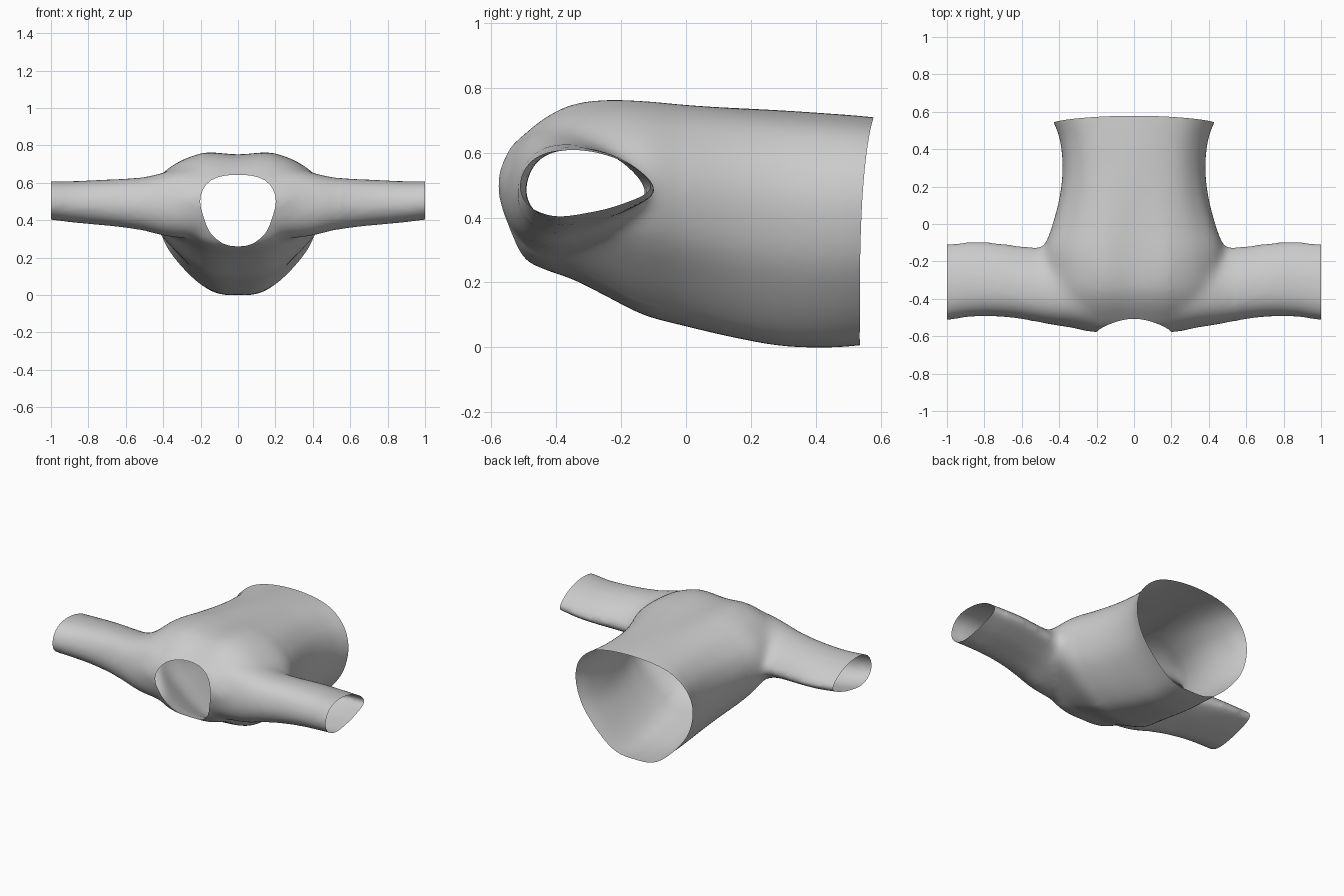
import bpy, bmesh, math
from mathutils import Vector

if "Cube" in bpy.data.objects:
    bpy.data.objects.remove(bpy.data.objects["Cube"])


def spline(pts, n, closed=False):
    """Catmull-Rom resampling of a list of tuples."""
    pts = [Vector(p) for p in pts]
    m, out = len(pts), []
    for i in range(m if closed else m - 1):
        if closed:
            a, b, c, d = (pts[(i + k) % m] for k in (-1, 0, 1, 2))
        else:
            a, b, c, d = (pts[min(max(i + k, 0), m - 1)] for k in (-1, 0, 1, 2))
        for s in range(n):
            t = s / n
            out.append(0.5 * (2 * b + (c - a) * t + (2 * a - 5 * b + 4 * c - d) * t * t
                              + (3 * b - a - 3 * c + d) * t ** 3))
    if not closed:
        out.append(pts[-1])
    return out


def mirrored(half, n):
    return spline(half + [(-x, z) for x, z in half[-2:0:-1]], n, True)


def loft(name, rings):
    bm = bmesh.new()
    rows = [[bm.verts.new(p) for p in r] for r in rings]
    n = len(rows[0])
    for r, q in zip(rows, rows[1:]):
        for i in range(n):
            bm.faces.new((r[i], r[(i + 1) % n], q[(i + 1) % n], q[i]))
    bm.faces.new(rows[0])
    bm.faces.new(rows[-1])
    bmesh.ops.recalc_face_normals(bm, faces=bm.faces)
    me = bpy.data.meshes.new(name)
    bm.to_mesh(me)
    bm.free()
    ob = bpy.data.objects.new(name, me)
    bpy.context.collection.objects.link(ob)
    return ob


# Body: half sections (x, height fraction) at hem and shoulder, blended along y
hem_sec = mirrored([(0, 0), (.25, .008), (.46, .065), (.71, .205), (.92, .385), (1, .59),
                    (.95, .75), (.82, .86), (.63, .94), (.35, .985), (0, 1)], 4)
top_sec = mirrored([(0, 0), (.25, .008), (.45, .065), (.71, .22), (.93, .40), (1, .6),
                    (.94, .75), (.8, .855), (.62, .94), (.36, 1), (0, .982)], 4)
# y, half width, bottom z, top z, shoulder blend
stations = [(.66, .47, .02, .70, 0), (.55, .425, .008, .712, 0), (.45, .395, 0, .72, 0),
            (.3, .382, .004, .73, 0), (.15, .397, .03, .74, .2), (0, .435, .065, .75, .5),
            (-.13, .48, .10, .76, .8), (-.25, .465, .16, .762, 1), (-.35, .45, .21, .748, 1),
            (-.43, .43, .238, .71, 1), (-.5, .40, .275, .655, 1), (-.55, .34, .36, .605, 1),
            (-.58, .25, .45, .54, 1)]
rings = []
for y, w, b, t, k in spline(stations, 4):
    sec = [p.lerp(q, k) for p, q in zip(hem_sec, top_sec)]
    rings.append([(p.x * w, y, b + p.y * (t - b)) for p in sec])
body = loft("shirt_body", rings)

# Sleeves: one tube from cuff to cuff
cuff = spline([(0, .42), (.05, .74), (.17, .93), (.35, 1), (.6, .95), (.85, .75),
               (1, .42), (.75, .17), (.5, .05), (.27, 0), (.08, .14)], 4, True)
# x, front y, rear y, bottom z, top z
arm = [(0, -.53, -.12, .33, .66), (.2, -.572, -.11, .315, .67), (.3, -.56, -.11, .305, .675),
       (.4, -.547, -.11, .315, .655), (.5, -.53, -.122, .342, .632),
       (.6, -.508, -.117, .360, .622), (.75, -.494, -.098, .376, .615),
       (.88, -.497, -.095, .388, .609), (1, -.515, -.104, .403, .609), (1.1, -.52, -.11, .415, .61)]
path = spline([(-s[0],) + s[1:] for s in arm[:0:-1]] + arm, 4)
sleeves = loft("sleeve_helper", [[(x, f + p.x * (r - f), b + p.y * (t - b)) for p in cuff]
                                 for x, f, r, b, t in path])
sleeves.hide_render = True

# Join and soften the seams
m = body.modifiers.new("union", 'BOOLEAN')
m.operation, m.solver, m.object = 'UNION', 'EXACT', sleeves
m = body.modifiers.new("remesh", 'REMESH')
m.mode, m.voxel_size = 'VOXEL', .014
m = body.modifiers.new("smooth", 'SMOOTH')
m.factor, m.iterations = .5, 15
dg = bpy.context.evaluated_depsgraph_get()
me = bpy.data.meshes.new_from_object(body.evaluated_get(dg))
body.modifiers.clear()
body.data = me
bpy.data.objects.remove(sleeves)

bm = bmesh.new()
bm.from_mesh(me)
seam = [v for v in bm.verts if .2 < abs(v.co.x) < .54 and v.co.y < 0]
for _ in range(22):
    bmesh.ops.smooth_vert(bm, verts=seam, factor=.5, use_axis_x=True, use_axis_y=True, use_axis_z=True)


def trim(co, no):
    bmesh.ops.bisect_plane(bm, geom=bm.verts[:] + bm.edges[:] + bm.faces[:], dist=1e-5,
                           plane_co=co, plane_no=no, clear_outer=True)


# Open cuffs and hem, with the hem curving in at the sides
trim((1, 0, 0), (1, 0, 0))
trim((-1, 0, 0), (-1, 0, 0))
trim((0, .56, .4), (0, 1, -.06))
for v in bm.verts:
    if v.co.y > .35:
        v.co.y -= .018 * (v.co.x / .42) ** 2 * (v.co.y - .35) / .2

# Neck opening: cut a rounded outline into the front
neck = mirrored([(0, .26), (.08, .275), (.15, .335), (.185, .42), (.203, .50),
                 (.187, .565), (.145, .613), (.08, .637), (0, .643)], 2)
planes = []
for a, b in zip(neck, neck[1:] + neck[:1]):
    d = b - a
    planes.append((Vector((a.x, 0, a.y)), Vector((d.y, 0, -d.x)).normalized()))
near = lambda c: c.y < -.3 and abs(c.x) < .26 and .2 < c.z < .7
for co, no in planes:
    fs = [f for f in bm.faces if near(f.calc_center_median())]
    geom = list({e for f in fs for e in f.edges}) + list({v for f in fs for v in f.verts}) + fs
    bmesh.ops.bisect_plane(bm, geom=geom, dist=1e-5, plane_co=co, plane_no=no)
hole = []
for f in bm.faces:
    c = f.calc_center_median()
    if near(c) and all((c - co).dot(no) < 1e-5 for co, no in planes):
        hole.append(f)
bmesh.ops.delete(bm, geom=hole, context='FACES')
for f in bm.faces:
    f.smooth = True
bm.to_mesh(me)
bm.free()
body.name = "shirt"
